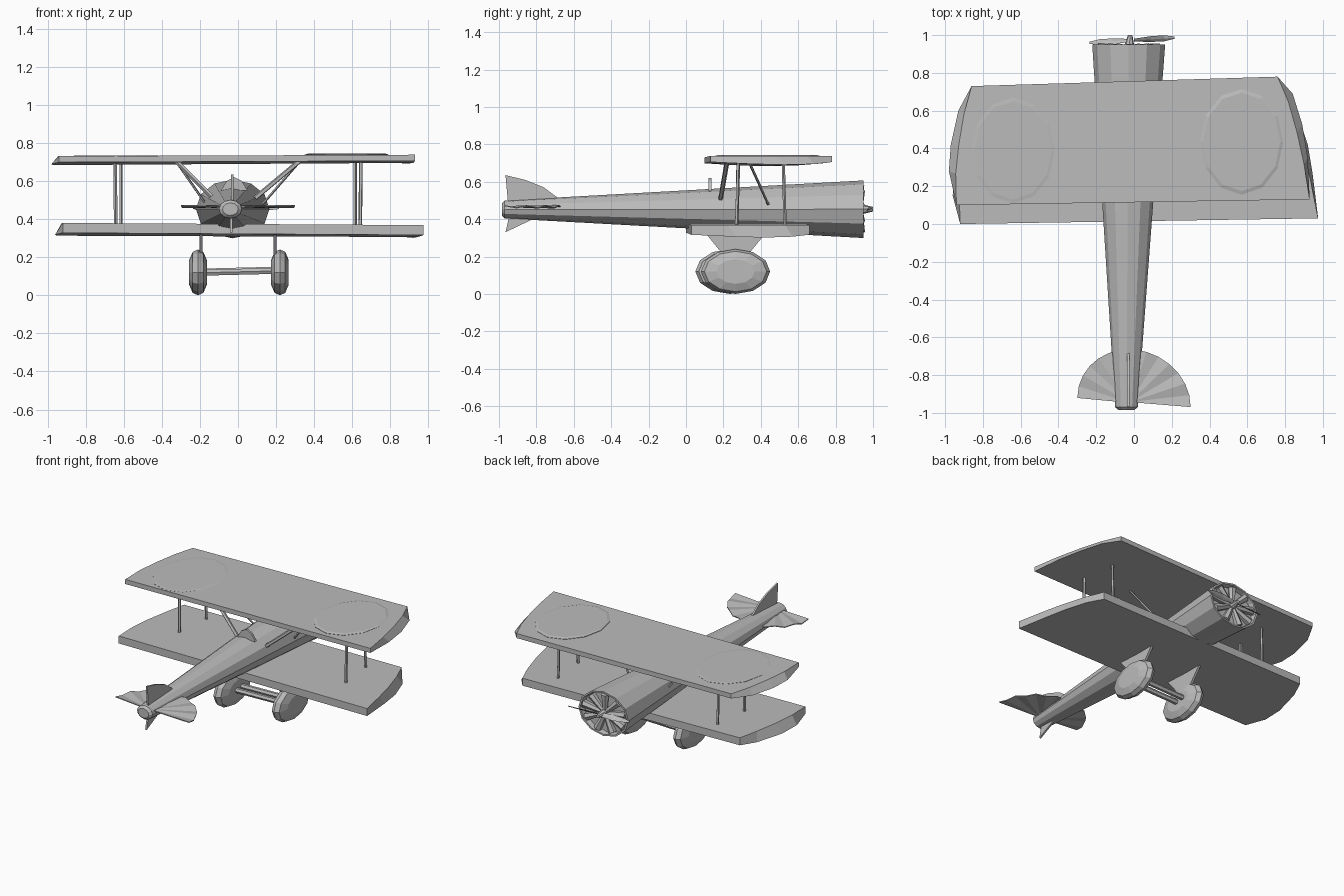
import bpy, bmesh, math
from mathutils import Vector

if "Cube" in bpy.data.objects:
    bpy.data.objects.remove(bpy.data.objects["Cube"])

grey = bpy.data.materials.new("plain grey")
grey.use_nodes = True
grey.diffuse_color = (0.5, 0.5, 0.5, 1)
grey.node_tree.nodes["Principled BSDF"].inputs["Base Color"].default_value = (0.5, 0.5, 0.5, 1)


def loft(name, rings):
    """Skin a list of equal point rings and cap both ends."""
    bm = bmesh.new()
    loops = [[bm.verts.new(p) for p in ring] for ring in rings]
    n = len(loops[0])
    for a, b in zip(loops, loops[1:]):
        for i in range(n):
            j = (i + 1) % n
            bm.faces.new((a[i], a[j], b[j], b[i]))
    bm.faces.new(loops[0])
    bm.faces.new(loops[-1])
    bmesh.ops.recalc_face_normals(bm, faces=bm.faces)
    mesh = bpy.data.meshes.new(name)
    bm.to_mesh(mesh)
    bm.free()
    mesh.materials.append(grey)
    obj = bpy.data.objects.new(name, mesh)
    bpy.context.collection.objects.link(obj)
    return obj


def ellipse(n, ru, rv, turn=0.0):
    return [(ru * math.cos(math.tau * i / n + turn), rv * math.sin(math.tau * i / n + turn))
            for i in range(n)]


def rod(name, start, end, radius, sides=5, end_radius=None):
    """Straight strut between two points."""
    a, b = Vector(start), Vector(end)
    q = (b - a).to_track_quat('Z', 'Y')
    return loft(name, [[p + q @ Vector((u, v, 0)) for u, v in ellipse(sides, r, r)]
                       for p, r in ((a, radius), (b, end_radius or radius))])


def side_plate(name, x, outline, thick):
    """Flat plate standing in the y-z plane."""
    return loft(name, [[(x + s * thick / 2, y, z) for y, z in outline] for s in (-1, 1)])


def wing(name, right, left, z, thick, roll):
    """Slab with tips that slope out from a straight top edge to a curved rim."""
    def top_edge(tip):
        a, b = Vector(tip[0]), Vector(tip[-1])
        last = len(tip) - 1
        return [a.lerp(b, i / last) * 0.6 + Vector(p) * 0.4 for i, p in enumerate(tip)]

    def sagged(tip):
        last = len(tip) - 1
        return [(p[0], p[1], -0.015 * math.sin(math.pi * i / last)) for i, p in enumerate(tip)]

    low = [(x, y, z + roll * x + s) for x, y, s in sagged(right) + sagged(left)]
    high = [(x, y, z + thick + roll * x) for x, y in top_edge(right) + top_edge(left)]
    return loft(name, [low, high])


# Wings
wing("upper_wing",
     [(0.93, 0.13), (0.92, 0.35), (0.89, 0.53), (0.84, 0.69), (0.76, 0.78)],
     [(-0.86, 0.73), (-0.93, 0.6), (-0.97, 0.42), (-0.98, 0.28), (-0.94, 0.1)],
     0.702, 0.032, 0.004)
wing("lower_wing",
     [(0.975, 0.03), (0.945, 0.27), (0.92, 0.42), (0.87, 0.57), (0.8, 0.66)],
     [(-0.85, 0.62), (-0.9, 0.5), (-0.95, 0.3), (-0.96, 0.15), (-0.92, 0.0)],
     0.322, 0.052, -0.006)

# Low raised discs on the upper wing
for name, cx, cy, lift in (("left_wing_disc", 0.57, 0.435, 0.007),
                           ("right_wing_disc", -0.64, 0.39, 0.003)):
    base = 0.734 + 0.004 * cx
    loft(name, [[(cx + u * k, cy + v * k, z) for u, v in ellipse(12, 0.22, 0.28)]
                for k, z in ((1, base - 0.005), (1, base + lift * 0.3), (0.93, base + lift))])


# Tapered body with an open cowl
def body_ring(y, scale=1.0, sides=12):
    t = (y + 0.97) / 1.92
    cx, cz = -0.04 + 0.012 * t, 0.452 + 0.001 * t
    return [(cx + u * scale, y, cz + v * scale)
            for u, v in ellipse(sides, 0.06 + 0.133 * t, 0.048 + 0.106 * t, math.pi / 2)]


loft("fuselage", [body_ring(-0.985, 0.7), body_ring(-0.97), body_ring(0.95),
                  body_ring(0.95, 0.93), body_ring(0.915, 0.9)])

# Radial engine
centre = Vector((-0.028, 0.93, 0.453))
for i in range(9):
    a = math.tau * i / 9 + math.pi / 2
    tip = centre + Vector((0.165 * math.cos(a), 0, 0.128 * math.sin(a)))
    rod(f"engine_cylinder_{i + 1}", centre, tip, 0.014, 6, 0.027)
rod("propeller_hub", (-0.028, 0.91, 0.453), (-0.02, 1.0, 0.453), 0.035, 8, 0.012)

# Propeller blades, twisted thin strips
for side, name in ((1, "propeller_blade_left"), (-1, "propeller_blade_right")):
    rings = []
    for r, chord, pitch in ((0.01, 0.012, 0.9), (0.1, 0.02, 0.7), (0.17, 0.018, 0.5), (0.225, 0.006, 0.3)):
        along = Vector((0, math.cos(pitch) * side, math.sin(pitch))) * chord
        thick = Vector((0, -math.sin(pitch) * side, math.cos(pitch))) * 0.003
        p = Vector((-0.01 + side * r, 0.973 + 0.06 * side * r, 0.455))
        rings.append([p + along, p + thick, p - along, p - thick])
    loft(name, rings)

# Pleated tailplane fan
fan = []
for i in range(15):
    a = math.pi * i / 14
    z = 0.46 if i % 2 else 0.472
    x, y = 0.3 * math.cos(a), 0.28 * math.sin(a)
    rim = (x, -0.945 + y - 0.08 * x)
    root = (x * 0.08 - 0.02, -0.945 + y * 0.08)
    fan.append([(*root, 0.47), (*rim, z + 0.003), (*rim, z - 0.003), (*root, 0.464)])
loft("tailplane", fan)

# Tail fins
side_plate("upper_fin", -0.03, [(-0.95, 0.47), (-0.965, 0.635), (-0.86, 0.61), (-0.76, 0.57), (-0.68, 0.51)], 0.012)
side_plate("lower_fin", -0.035, [(-0.94, 0.44), (-0.965, 0.33), (-0.85, 0.385), (-0.76, 0.43)], 0.012)

# Windscreen in front of the pilot
loft("windscreen", [[(x, y + d, z) for x, z in ((-0.09, 0.55), (-0.06, 0.6), (-0.02, 0.62), (0.02, 0.6), (0.05, 0.55))]
                    for y, d in ((0.12, 0), (0.135, 0))])

# Parts repeated on both sides
for s, side in ((1, "left"), (-1, "right")):
    # Struts between the wings
    rod(f"{side}_rear_strut", (s * 0.642, 0.27, 0.36), (s * 0.645, 0.28, 0.71), 0.01)
    rod(f"{side}_front_strut", (s * 0.615, 0.53, 0.36), (s * 0.615, 0.52, 0.71), 0.009)
    # Struts from body to upper wing
    rod(f"{side}_rear_cabane", (s * 0.11 - 0.02, 0.185, 0.51), (s * 0.33, 0.22, 0.71), 0.013)
    rod(f"{side}_front_cabane", (s * 0.15 - 0.02, 0.44, 0.48), (s * 0.33, 0.335, 0.71), 0.007)
    # Undercarriage leg
    side_plate(f"{side}_gear_leg", s * 0.195, [(0.1, 0.33), (0.43, 0.33), (0.34, 0.22), (0.3, 0.12), (0.23, 0.12), (0.19, 0.22)], 0.016)
    # Wheel
    wx, wy = 0.005 + s * 0.215, 0.25 + s * 0.015
    loft(f"{side}_wheel", [[(wx + dx, wy + u * k, 0.12 + v * k) for u, v in ellipse(12, 0.185, 0.12)]
                           for dx, k in ((-0.046, 0.55), (-0.028, 0.9), (0, 1), (0.028, 0.9), (0.046, 0.55))])

# Axle rods
for name, y, z in (("front_axle", 0.28, 0.128), ("rear_axle", 0.22, 0.122)):
    rod(name, (-0.2, y, z - 0.004), (0.2, y, z + 0.006), 0.018, 6)
